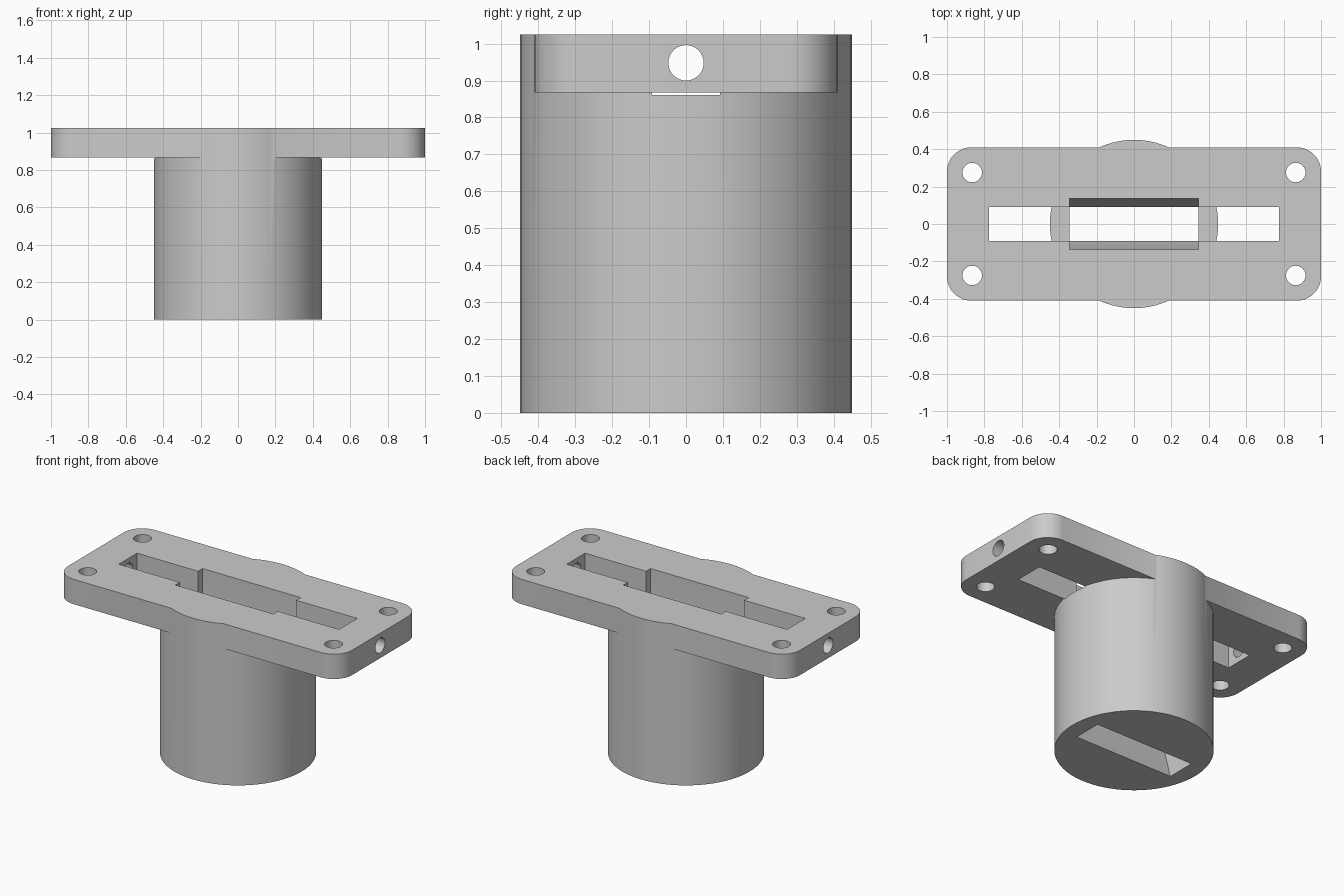
import bpy, bmesh, math

default = bpy.data.objects.get("Cube")
if default:
    bpy.data.objects.remove(default, do_unlink=True)

grey = bpy.data.materials.new("plain grey")
grey.use_nodes = True
colour = (0.6, 0.6, 0.6, 1)
grey.diffuse_color = colour
grey.node_tree.nodes["Principled BSDF"].inputs["Base Color"].default_value = colour

TOP, UNDER = 1.025, 0.867
RADIUS, SLOT_Y = 0.45, 0.092


def prism(name, outline, start, end, axis="z"):
    """Extrude a closed outline along z, or a (y, z) outline along x."""
    place = (lambda p, t: (p[0], p[1], t)) if axis == "z" else (lambda p, t: (t, p[0], p[1]))
    bm = bmesh.new()
    low = [bm.verts.new(place(p, start)) for p in outline]
    high = [bm.verts.new(place(p, end)) for p in outline]
    bm.faces.new(low)
    bm.faces.new(high)
    for i in range(len(low)):
        j = (i + 1) % len(low)
        bm.faces.new((low[i], low[j], high[j], high[i]))
    bmesh.ops.recalc_face_normals(bm, faces=bm.faces)
    mesh = bpy.data.meshes.new(name)
    bm.to_mesh(mesh)
    bm.free()
    mesh.materials.append(grey)
    obj = bpy.data.objects.new(name, mesh)
    bpy.context.collection.objects.link(obj)
    return obj


def circle(cx, cy, r, n):
    return [(cx + r * math.cos(math.tau * i / n), cy + r * math.sin(math.tau * i / n))
            for i in range(n)]


def box(hx, hy):
    return [(-hx, -hy), (hx, -hy), (hx, hy), (-hx, hy)]


def rounded_box(hx, hy, r, steps=12):
    points = []
    for k, (sx, sy) in enumerate([(1, 1), (-1, 1), (-1, -1), (1, -1)]):
        for i in range(steps + 1):
            a = math.pi / 2 * (k + i / steps)
            points.append((sx * (hx - r) + r * math.cos(a), sy * (hy - r) + r * math.sin(a)))
    return points


def combine(target, tool, operation):
    mod = target.modifiers.new(operation.lower(), "BOOLEAN")
    mod.operation, mod.solver, mod.object = operation, "EXACT", tool
    bpy.context.view_layer.objects.active = target
    bpy.ops.object.modifier_apply(modifier=mod.name)
    bpy.data.objects.remove(tool, do_unlink=True)


# Flange plate joined to the round body, trimmed level on top
holder = prism("flanged_holder", rounded_box(1, 0.41, 0.13), UNDER, TOP + 0.05)
combine(holder, prism("round_body", circle(0, 0, RADIUS, 96), 0, TOP + 0.1), "UNION")
combine(holder, prism("top_trim", box(1.5, 1), TOP, TOP + 0.5), "DIFFERENCE")

# Long slot, just deeper than the plate
combine(holder, prism("long_slot", box(0.775, SLOT_Y), 0.861, TOP + 0.1), "DIFFERENCE")

# Wide pocket through the body, narrowing at the bottom
right_side = [(SLOT_Y, -0.1), (SLOT_Y, 0), (0.137, 0.16), (0.137, TOP + 0.2)]
pocket = right_side + [(-y, z) for y, z in reversed(right_side)]
combine(holder, prism("pocket", pocket, -0.345, 0.345, "x"), "DIFFERENCE")

# Four mounting holes and a cross hole in each end
for sx in (-1, 1):
    for sy in (-1, 1):
        hole = prism("mounting_hole", circle(sx * 0.865, sy * 0.275, 0.052, 32), 0.7, 1.2)
        combine(holder, hole, "DIFFERENCE")
    hole = prism("cross_hole", circle(0, 0.948, 0.048, 32), sx * 0.7, sx * 1.1, "x")
    combine(holder, hole, "DIFFERENCE")

# Smooth round walls, crisp edges
bpy.ops.object.select_all(action="DESELECT")
holder.select_set(True)
bpy.context.view_layer.objects.active = holder
bpy.ops.object.shade_smooth_by_angle(angle=math.radians(30))
